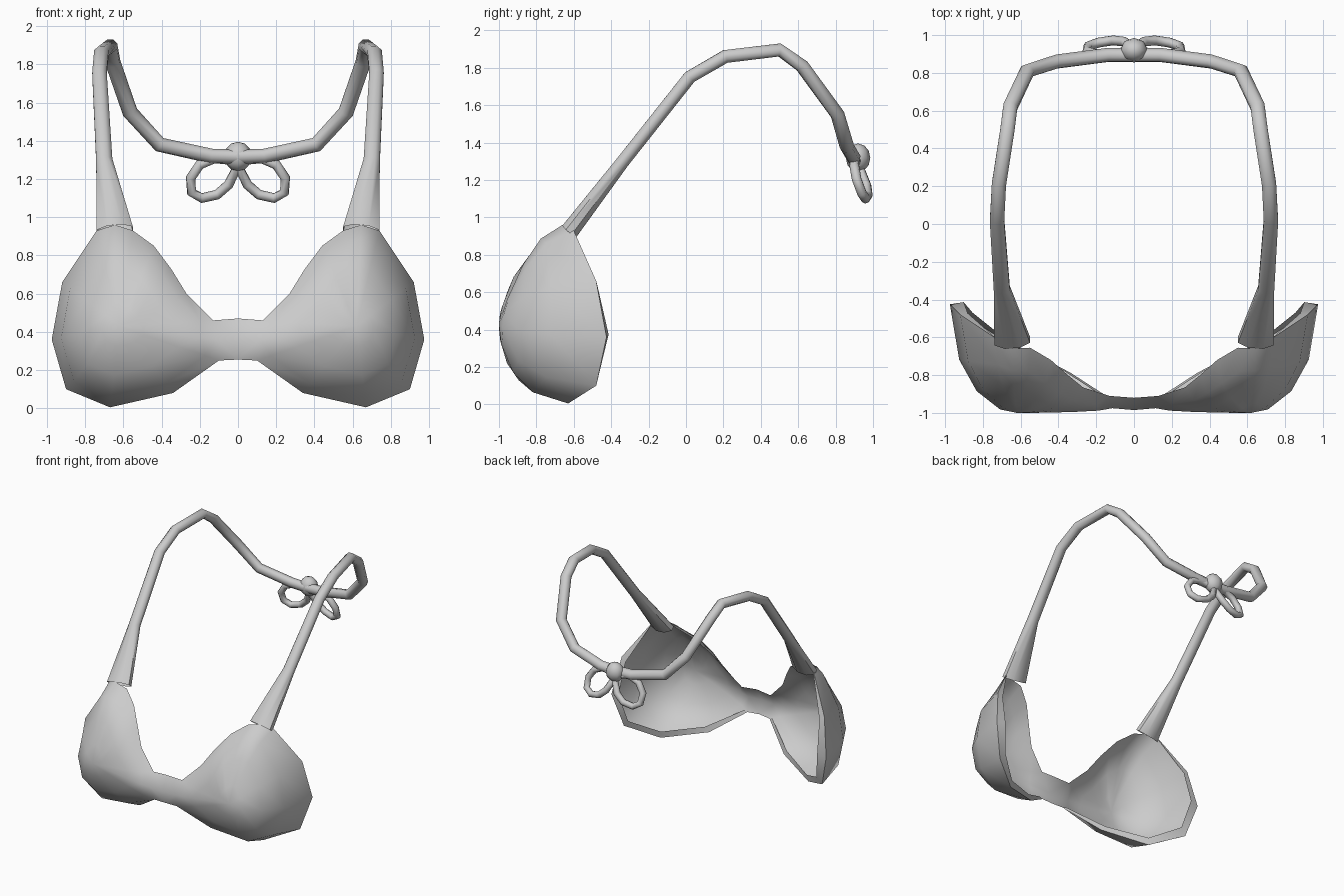
import bpy, bmesh, math
from mathutils import Vector

if "Cube" in bpy.data.objects:
    bpy.data.objects.remove(bpy.data.objects["Cube"])


def make_object(name, verts, faces, mirror=True):
    mesh = bpy.data.meshes.new(name)
    mesh.from_pydata([tuple(v) for v in verts], [], faces)
    ob = bpy.data.objects.new(name, mesh)
    bpy.context.collection.objects.link(ob)
    if mirror:
        ob.modifiers.new("mirror", 'MIRROR').merge_threshold = 0.002
    bpy.ops.object.select_all(action='DESELECT')
    bpy.context.view_layer.objects.active = ob
    ob.select_set(True)
    bpy.ops.object.shade_smooth_by_angle(angle=math.radians(50))
    return ob


def tube(name, path, sizes, sides, closed=False, end_tangent=None):
    """Sweep an ellipse (half width, half depth) along a path, mirrored in x."""
    pts = [Vector(p) for p in path]
    n = len(pts)
    side = Vector((1, 0, 0)) if not closed else Vector((0, 1, 0))
    verts, faces = [], []
    for i, p in enumerate(pts):
        a = pts[i - 1] if closed or i else p
        b = pts[(i + 1) % n] if closed or i < n - 1 else p
        t = (b - a).normalized()
        if end_tangent and i == n - 1:
            t = Vector(end_tangent)
        side = (side - t * side.dot(t)).normalized()
        up = t.cross(side)
        w, d = sizes[i]
        for k in range(sides):
            ang = 2 * math.pi * (k + 0.5) / sides
            verts.append(p + side * w * math.cos(ang) + up * d * math.sin(ang))
    for i in range(n if closed else n - 1):
        j = (i + 1) % n
        for k in range(sides):
            m = (k + 1) % sides
            faces.append((i * sides + k, i * sides + m, j * sides + m, j * sides + k))
    return make_object(name, verts, faces)


# Cups: thin rings bulging from the rim to the apex, joined by a centre bridge.
# Rim points are x, z, y and roundness (1 = ellipse, 0 = cone)
rim = [(0.10, 0.25, -0.94, 1), (0.34, 0.08, -0.785, 1), (0.67, 0.005, -0.63, 1),
       (0.90, 0.10, -0.48, 1), (0.975, 0.36, -0.425, 1), (0.92, 0.66, -0.48, .9),
       (0.74, 0.93, -0.60, .6), (0.645, 0.96, -0.66, .55), (0.55, 0.93, -0.655, .6),
       (0.44, 0.85, -0.72, .8), (0.35, 0.73, -0.80, .9), (0.27, 0.60, -0.865, 1),
       (0.13, 0.46, -0.91, 1), (0.115, 0.36, -0.975, 1)]
ax, az, ay = 0.62, 0.43, -1.0
n = len(rim)
rings = (1.0, 0.86, 0.6, 0.25)
verts, faces = [], []
for r in rings:
    for x, z, y, w in rim:
        bulge = w * math.sqrt(1 - r * r) + (1 - w) * (1 - r)
        verts.append((ax + (x - ax) * r, y + (ay - y) * bulge, az + (z - az) * r))
verts.append((ax, ay, az))
for j in range(len(rings) - 1):
    for i in range(n):
        k = (i + 1) % n
        faces.append((j * n + i, j * n + k, (j + 1) * n + k, (j + 1) * n + i))
base = (len(rings) - 1) * n
for i in range(n):
    faces.append((base + i, base + (i + 1) % n, len(verts) - 1))
c = len(verts)
verts += [(0, -0.95, 0.255), (0, -0.985, 0.36), (0, -0.92, 0.47)]
faces += [(c, 0, n - 1, c + 1), (c + 1, n - 1, n - 2, c + 2)]
make_object("cups", verts, faces)

# Folded hem inside the lower and outer rim of each cup
hem, hem_faces = [], []
for i, width in enumerate((0.03, 0.05, 0.055, 0.07, 0.075, 0.05, 0.01)):
    x, z, y, _ = rim[i]
    d = Vector((ax - x, 0, az - z)).normalized() * width
    hem += [Vector((x, y, z)), Vector((x, y + width * 0.15, z)) + d]
for i in range(6):
    hem_faces.append((2 * i, 2 * i + 1, 2 * i + 3, 2 * i + 2))
make_object("cup_hems", hem, hem_faces)

# Neck strap: wide where it leaves the cup, narrow around the neck
path = [(0.645, -0.62, 0.93), (0.70, -0.34, 1.295),
        (0.725, 0.02, 1.75), (0.715, 0.21, 1.86), (0.67, 0.50, 1.895),
        (0.655, 0.62, 1.81), (0.565, 0.81, 1.55), (0.41, 0.86, 1.38),
        (0.14, 0.895, 1.32), (0, 0.895, 1.315)]
sizes = [(0.103, 0.052), (0.046, 0.038)] + [(0.041, 0.038)] * 8
tube("neck_strap", path, sizes, 8, end_tangent=(-1, 0, 0))

# Bow loops, one each side
loop = [(0.005, 0.93, 1.26), (0.05, 0.91, 1.30), (0.12, 0.90, 1.31),
        (0.20, 0.90, 1.275), (0.248, 0.912, 1.205), (0.243, 0.94, 1.13),
        (0.19, 0.96, 1.10), (0.11, 0.972, 1.118), (0.05, 0.965, 1.17)]
tube("bow_loops", loop, [(0.026, 0.026)] * len(loop), 8, closed=True)

# Knot
bm = bmesh.new()
bmesh.ops.create_uvsphere(bm, u_segments=8, v_segments=6, radius=0.077)
bmesh.ops.scale(bm, vec=(0.95, 0.85, 1), verts=bm.verts)
bmesh.ops.translate(bm, vec=(0, 0.92, 1.318), verts=bm.verts)
bm.verts.index_update()
kv = [v.co.copy() for v in bm.verts]
kf = [tuple(v.index for v in f.verts) for f in bm.faces]
bm.free()
make_object("knot", kv, kf, mirror=False)
